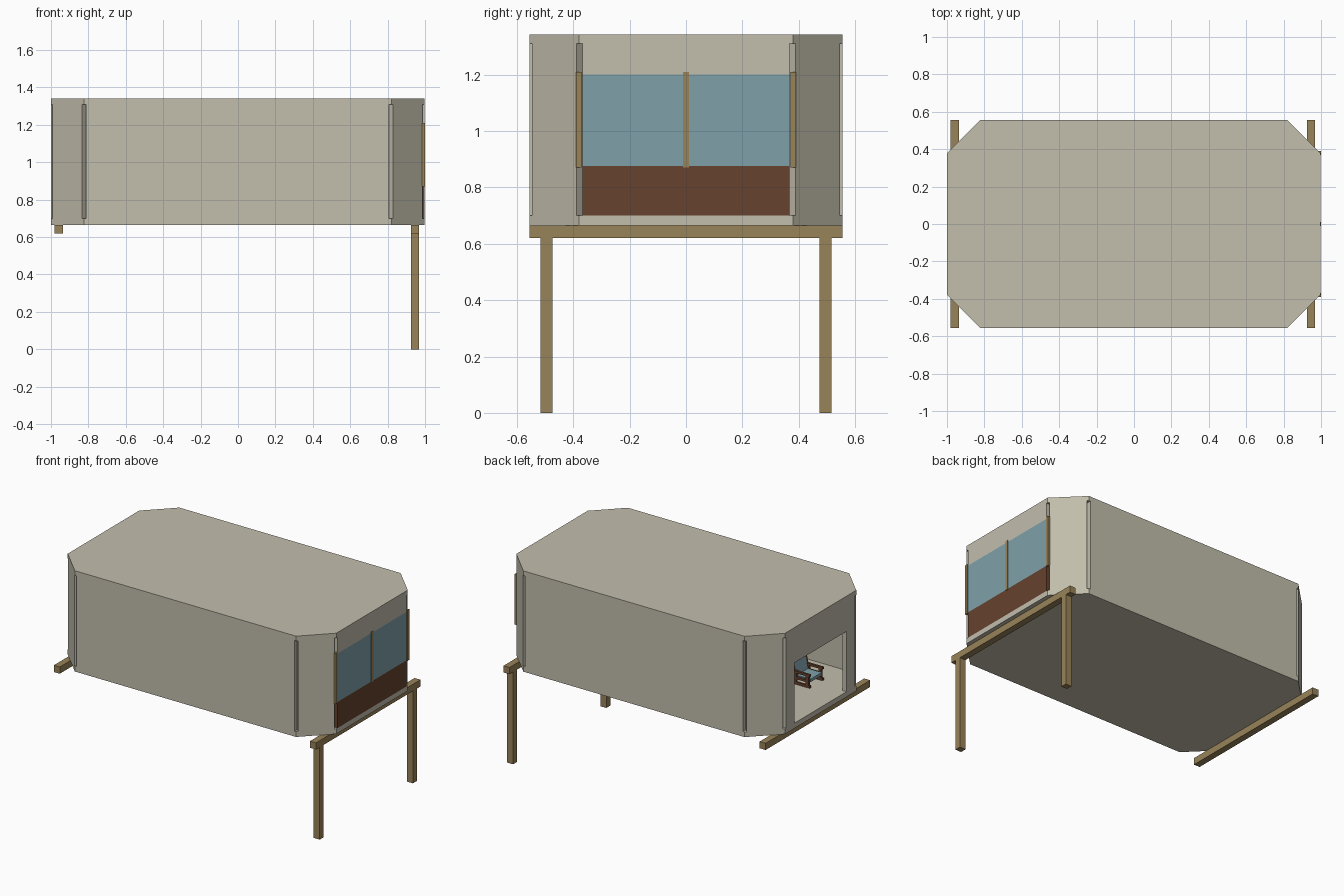
import bpy, bmesh, math
from mathutils import Matrix, Vector

if "Cube" in bpy.data.objects:
    bpy.data.objects.remove(bpy.data.objects["Cube"])


def srgb(*c):
    lin = [(v / 255 / 12.92) if v < 11 else ((v / 255 + 0.055) / 1.055) ** 2.4 for v in c]
    return (*lin, 1)


def material(name, *c):
    m = bpy.data.materials.new(name)
    m.diffuse_color = srgb(*c)
    m.use_nodes = True
    m.node_tree.nodes["Principled BSDF"].inputs["Base Color"].default_value = m.diffuse_color
    return m


WALL = material("beige_wall", 194, 189, 172)
WOOD = material("light_wood", 153, 131, 89)
BROWN = material("dark_brown", 102, 66, 45)
BLUE = material("pale_blue", 126, 160, 169)


def finish(name, bm, mat):
    bmesh.ops.recalc_face_normals(bm, faces=bm.faces)
    me = bpy.data.meshes.new(name)
    bm.to_mesh(me)
    bm.free()
    me.materials.append(mat)
    ob = bpy.data.objects.new(name, me)
    bpy.context.collection.objects.link(ob)
    return ob


def box(name, x, y, z, mat, turn=None):
    """Box from (min, max) ranges, optionally placed by a matrix."""
    bm = bmesh.new()
    size = [r[1] - r[0] for r in (x, y, z)]
    mid = [(r[0] + r[1]) / 2 for r in (x, y, z)]
    m = Matrix.Translation(mid) @ Matrix.Diagonal((*size, 1))
    bmesh.ops.create_cube(bm, size=1, matrix=turn @ m if turn else m)
    return finish(name, bm, mat)


def prism(name, pts, z0, z1, mat):
    """Flat outline extruded upward."""
    bm = bmesh.new()
    face = bm.faces.new([bm.verts.new((px, py, z0)) for px, py in pts])
    top = bmesh.ops.extrude_face_region(bm, geom=[face])["geom"]
    bmesh.ops.translate(bm, vec=(0, 0, z1 - z0),
                        verts=[v for v in top if isinstance(v, bmesh.types.BMVert)])
    return finish(name, bm, mat)


# Eight-sided cabin outline
X0, X1, Y, CUT = -1.0, 0.996, 0.555, 0.176
T, Z0, Z1, Z2, Z3 = 0.03, 0.665, 0.70, 1.31, 1.342
outline = [(X1, -Y + CUT), (X1, Y - CUT), (X1 - CUT, Y), (X0 + CUT, Y),
           (X0, Y - CUT), (X0, -Y + CUT), (X0 + CUT, -Y), (X1 - CUT, -Y)]

# Floor and roof slabs
prism("floor", outline, Z0, Z1, WALL)
prism("roof", outline, Z2, Z3, WALL)

# Wall panels meet at their inner edges, leaving a notch at each outer corner
SILL, HEAD, DOOR_TOP, DOOR_HALF = 0.875, 1.20, 1.105, 0.275
for i in range(8):
    a, b = Vector(outline[i]), Vector(outline[(i + 1) % 8])
    d = b - a
    h = d.length / 2 - T * math.tan(math.pi / 8)
    mid = (a + b) / 2
    # Local x runs along the wall, local y points inward
    turn = Matrix.Translation((*mid, 0)) @ Matrix.Rotation(math.atan2(d.y, d.x), 4, 'Z')
    if i == 0:      # window end
        box("front_lower_panel", (-h, h), (0, T), (Z1, SILL), BROWN, turn)
        box("window_pane", (-h, h), (0, T), (SILL, HEAD), BLUE, turn)
        box("front_upper_panel", (-h, h), (0, T), (HEAD, Z2), WALL, turn)
    elif i == 4:    # doorway end
        for s in (-1, 1):
            box("door_side_panel", sorted((s * DOOR_HALF, s * h)), (0, T), (Z1, Z2), WALL, turn)
        box("door_header", (-DOOR_HALF, DOOR_HALF), (0, T), (DOOR_TOP, Z2), WALL, turn)
    else:
        box("wall_panel", (-h, h), (0, T), (Z1, Z2), WALL, turn)

# Window posts
for y in (-0.38, 0, 0.38):
    box("window_post", (0.984, 1.0), (y - 0.01, y + 0.01), (0.87, 1.21), WOOD)

# Support beams and legs
box("rear_beam", (-0.98, -0.936), (-Y, Y), (0.62, Z0), WOOD)
box("front_beam", (0.924, 0.968), (-Y, Y), (0.62, Z0), WOOD)
for s in (-1, 1):
    box("leg", (0.924, 0.968), (s * 0.495 - 0.021, s * 0.495 + 0.021), (0, 0.62), WOOD)

# Armchair inside, facing the doorway
CX, CY = -0.79, -0.26
lean = (Matrix.Translation((CX + 0.105, 0, Z1 + 0.05)) @ Matrix.Rotation(math.radians(14), 4, 'Y'))
for s in (-1, 1):
    y = sorted((CY + s * 0.06, CY + s * 0.075))
    box("chair_runner", (CX, CX + 0.14), y, (Z1, Z1 + 0.016), BROWN)
    box("chair_front_leg", (CX + 0.01, CX + 0.03), y, (Z1 + 0.016, Z1 + 0.075), BROWN)
    box("chair_rear_leg", (CX + 0.10, CX + 0.12), y, (Z1 + 0.016, Z1 + 0.075), BROWN)
    box("chair_side_rail", (CX + 0.03, CX + 0.10), y, (Z1 + 0.035, Z1 + 0.05), BROWN)
    box("chair_arm", (CX, CX + 0.12), y, (Z1 + 0.075, Z1 + 0.09), BROWN)
    box("chair_back_post", (0, 0.02), y, (0.0, 0.10), BROWN, lean)
box("chair_seat", (CX + 0.005, CX + 0.115), (CY - 0.06, CY + 0.06), (Z1 + 0.035, Z1 + 0.055), BLUE)
box("chair_back", (0, 0.018), (CY - 0.06, CY + 0.06), (0.0, 0.093), BLUE, lean)
